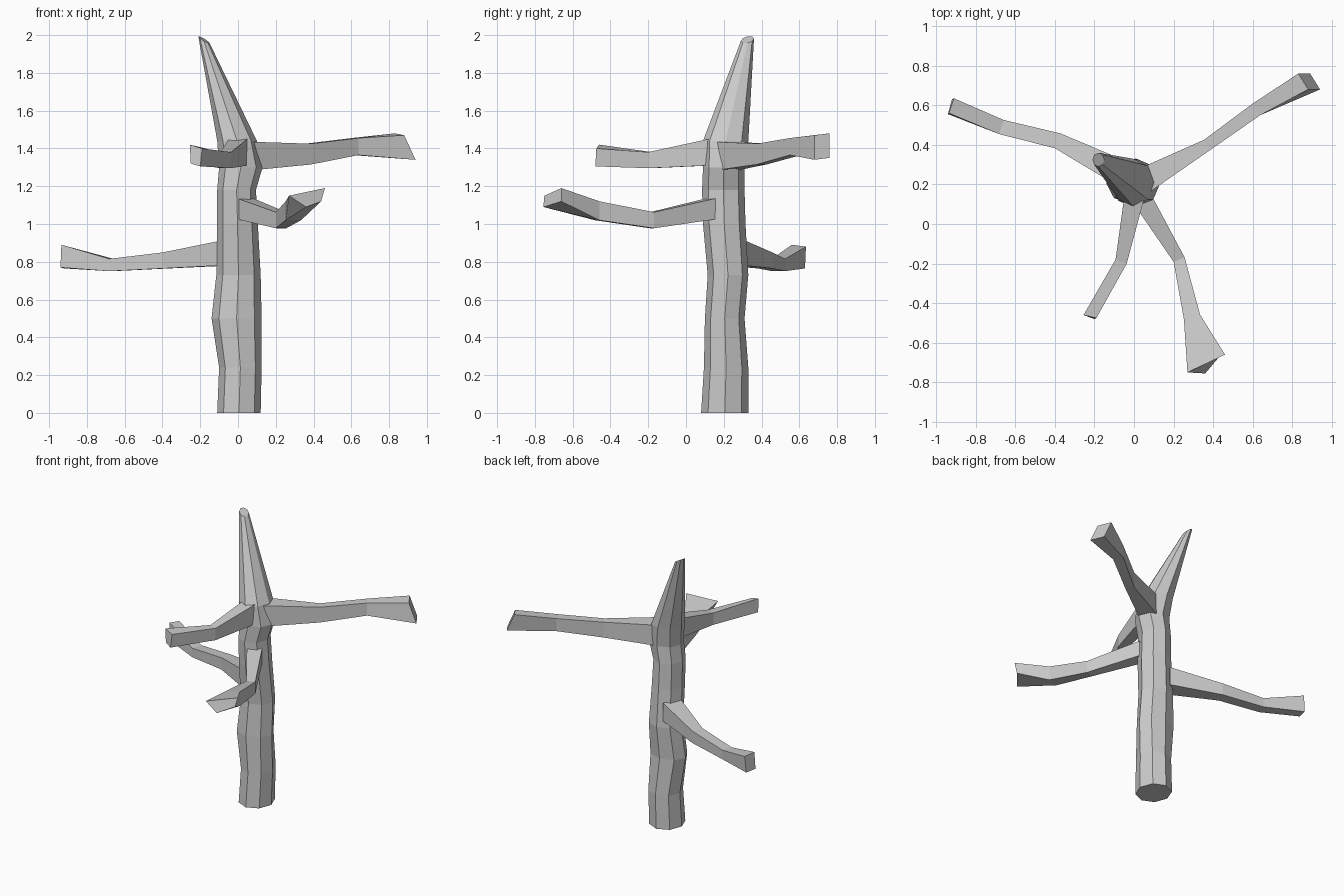
import bpy, bmesh
from math import cos, sin, pi
from mathutils import Vector

if "Cube" in bpy.data.objects:
    bpy.data.objects.remove(bpy.data.objects["Cube"])


def loft(name, rings):
    """Skin a list of equal-length vertex rings and cap both ends."""
    bm = bmesh.new()
    loops = [[bm.verts.new(p) for p in ring] for ring in rings]
    n = len(loops[0])
    for a, b in zip(loops, loops[1:]):
        for i in range(n):
            j = (i + 1) % n
            bm.faces.new((a[i], a[j], b[j], b[i]))
    bm.faces.new(loops[0])
    bm.faces.new(loops[-1])
    bmesh.ops.recalc_face_normals(bm, faces=bm.faces)
    mesh = bpy.data.meshes.new(name)
    bm.to_mesh(mesh)
    bm.free()
    obj = bpy.data.objects.new(name, mesh)
    bpy.context.collection.objects.link(obj)
    return obj


def trunk_ring(x0, x1, y0, y1, z, tilt_x=0, tilt_y=0):
    """Eight-sided ring filling the given x and y extents."""
    rx, ry = (x1 - x0) / 2, (y1 - y0) / 2
    ring = []
    for i in range(8):
        dx, dy = rx * cos(i * pi / 4), ry * sin(i * pi / 4)
        ring.append(((x0 + x1) / 2 + dx, (y0 + y1) / 2 + dy,
                     z + tilt_x * dx + tilt_y * dy))
    return ring


def branch(name, path, end):
    """Four-sided branch: path of (x, y, z, width, height), then end corners."""
    tip = sum((Vector(p) for p in end), Vector()) / 4
    pts = [Vector(p[:3]) for p in path] + [tip]
    rings = []
    for i, (x, y, z, w, h) in enumerate(path):
        t = pts[i + 1] - pts[max(i - 1, 0)]
        side = Vector((t.y, -t.x, 0)).normalized() * w / 2
        up = Vector((0, 0, h / 2))
        c = pts[i]
        rings.append([c - side - up, c + side - up, c + side + up, c - side + up])
    return loft(name, rings + [end])


# Trunk with a leaning, splintered point
loft("trunk", [trunk_ring(*r) for r in (
    (-0.11, 0.12, 0.08, 0.33, 0.0),
    (-0.10, 0.125, 0.095, 0.33, 0.24),
    (-0.14, 0.125, 0.10, 0.31, 0.50),
    (-0.115, 0.12, 0.115, 0.33, 0.73),
    (-0.11, 0.105, 0.09, 0.315, 1.0),
    (-0.11, 0.095, 0.085, 0.31, 1.18),
    (-0.10, 0.13, 0.09, 0.31, 1.30),
    (-0.11, 0.10, 0.09, 0.33, 1.44),
    (-0.21, -0.15, 0.29, 0.36, 1.975, -0.6, 0.2))])

# Branches, corners of each broken end: left low, right low, right high, left high
branch("branch_back_right",
       [(0.05, 0.22, 1.36, 0.13, 0.15), (0.37, 0.40, 1.37, 0.06, 0.11),
        (0.62, 0.58, 1.41, 0.07, 0.09)],
       [(0.89, 0.76, 1.35), (0.94, 0.68, 1.34), (0.88, 0.68, 1.47), (0.83, 0.76, 1.48)])
branch("branch_back_left",
       [(-0.07, 0.26, 0.845, 0.13, 0.13), (-0.385, 0.42, 0.807, 0.08, 0.085),
        (-0.67, 0.49, 0.783, 0.075, 0.065)],
       [(-0.94, 0.555, 0.77), (-0.92, 0.63, 0.765), (-0.91, 0.635, 0.88), (-0.935, 0.56, 0.89)])
branch("branch_front_left",
       [(0.0, 0.13, 1.38, 0.10, 0.14), (-0.065, -0.19, 1.338, 0.06, 0.085)],
       [(-0.20, -0.48, 1.305), (-0.25, -0.46, 1.32), (-0.255, -0.46, 1.42), (-0.19, -0.475, 1.40)])
branch("branch_front_right",
       [(0.04, 0.13, 1.08, 0.10, 0.11), (0.228, -0.18, 1.02, 0.06, 0.085),
        (0.293, -0.47, 1.07, 0.085, 0.10)],
       [(0.44, -0.66, 1.12), (0.36, -0.755, 1.09), (0.27, -0.75, 1.15), (0.46, -0.66, 1.19)])
